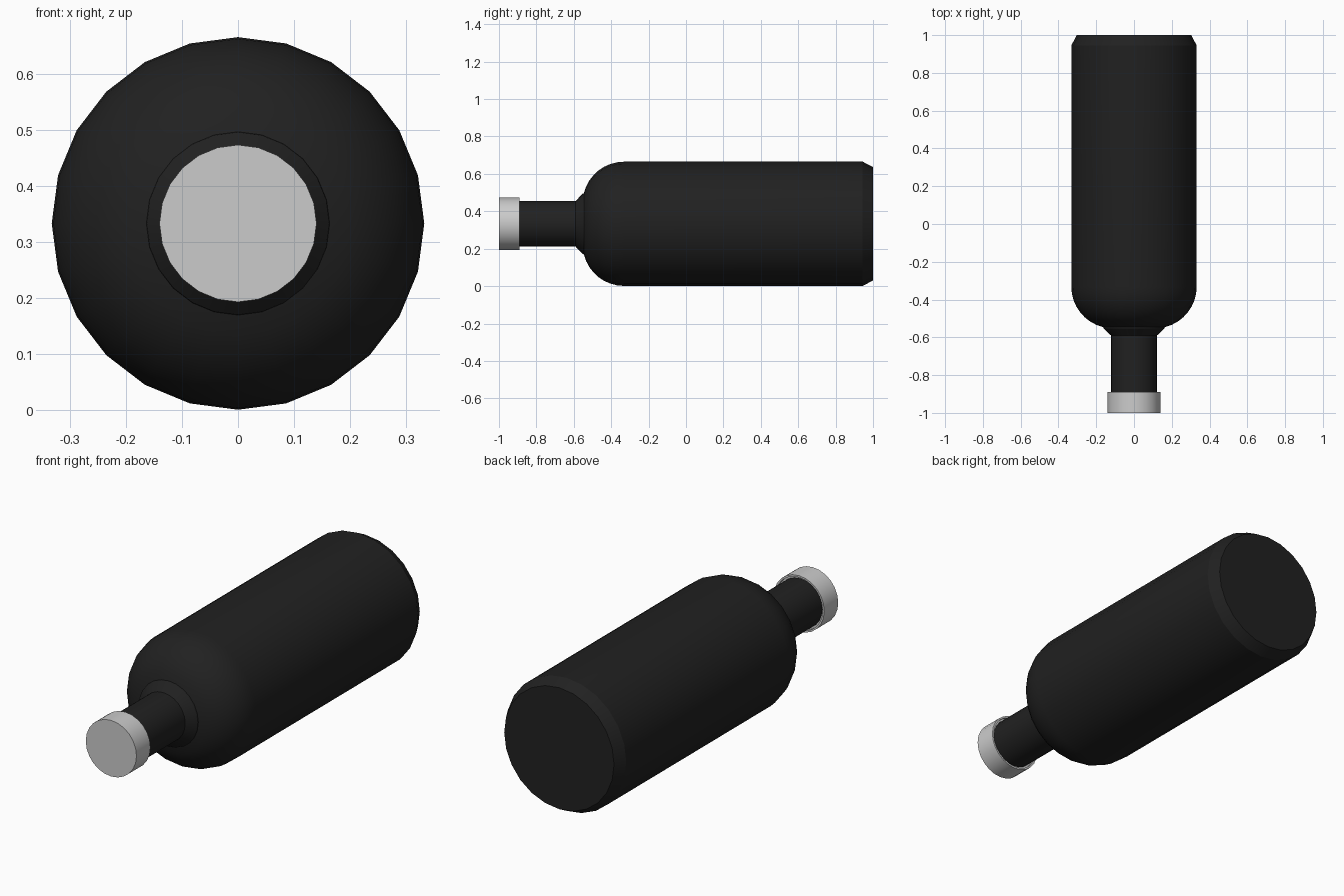
import bpy, bmesh
from math import sin, cos, pi, radians

if "Cube" in bpy.data.objects:
    bpy.data.objects.remove(bpy.data.objects["Cube"])

SIDES = 24
AXIS_Z = 0.333


def lathe(name, profile, color=None):
    """Revolve (y, radius) points about the lying bottle axis; radius 0 makes a pole-free cap."""
    bm = bmesh.new()
    rings = []
    for y, r in profile:
        rings.append([bm.verts.new((r * sin(2 * pi * i / SIDES), y,
                                    AXIS_Z + r * cos(2 * pi * i / SIDES)))
                      for i in range(SIDES)])
    for a, b in zip(rings, rings[1:]):
        for i in range(SIDES):
            j = (i + 1) % SIDES
            bm.faces.new((a[i], a[j], b[j], b[i]))
    bm.faces.new(rings[0])
    bm.faces.new(rings[-1])
    bmesh.ops.recalc_face_normals(bm, faces=bm.faces)
    mesh = bpy.data.meshes.new(name)
    bm.to_mesh(mesh)
    bm.free()
    obj = bpy.data.objects.new(name, mesh)
    bpy.context.collection.objects.link(obj)
    if color:
        mat = bpy.data.materials.new(name + "_material")
        mat.diffuse_color = color
        mat.use_nodes = True
        mat.node_tree.nodes["Principled BSDF"].inputs["Base Color"].default_value = mat.diffuse_color
        mesh.materials.append(mat)
    bpy.ops.object.select_all(action='DESELECT')
    obj.select_set(True)
    bpy.context.view_layer.objects.active = obj
    bpy.ops.object.shade_smooth_by_angle(angle=radians(25))
    return obj


BLACK = (0.015, 0.015, 0.015, 1)

# Body: chamfered base, straight wall, rounded shoulder, collar and neck
shoulder = [(-0.332 - 0.22 * sin(t), 0.112 + 0.22 * cos(t))
            for t in (radians(76.5) * k / 8 for k in range(9))]
lathe("bottle_body",
      [(1.0, 0.303), (0.945, 0.332)] + shoulder
      + [(-0.552, 0.162), (-0.59, 0.122), (-0.90, 0.122)], BLACK)

# Cap: grey disc with a shallow recess around the neck
lathe("bottle_cap",
      [(-1.0, 0.14), (-0.89, 0.14), (-0.89, 0.131), (-0.905, 0.131), (-0.905, 0.11)])
